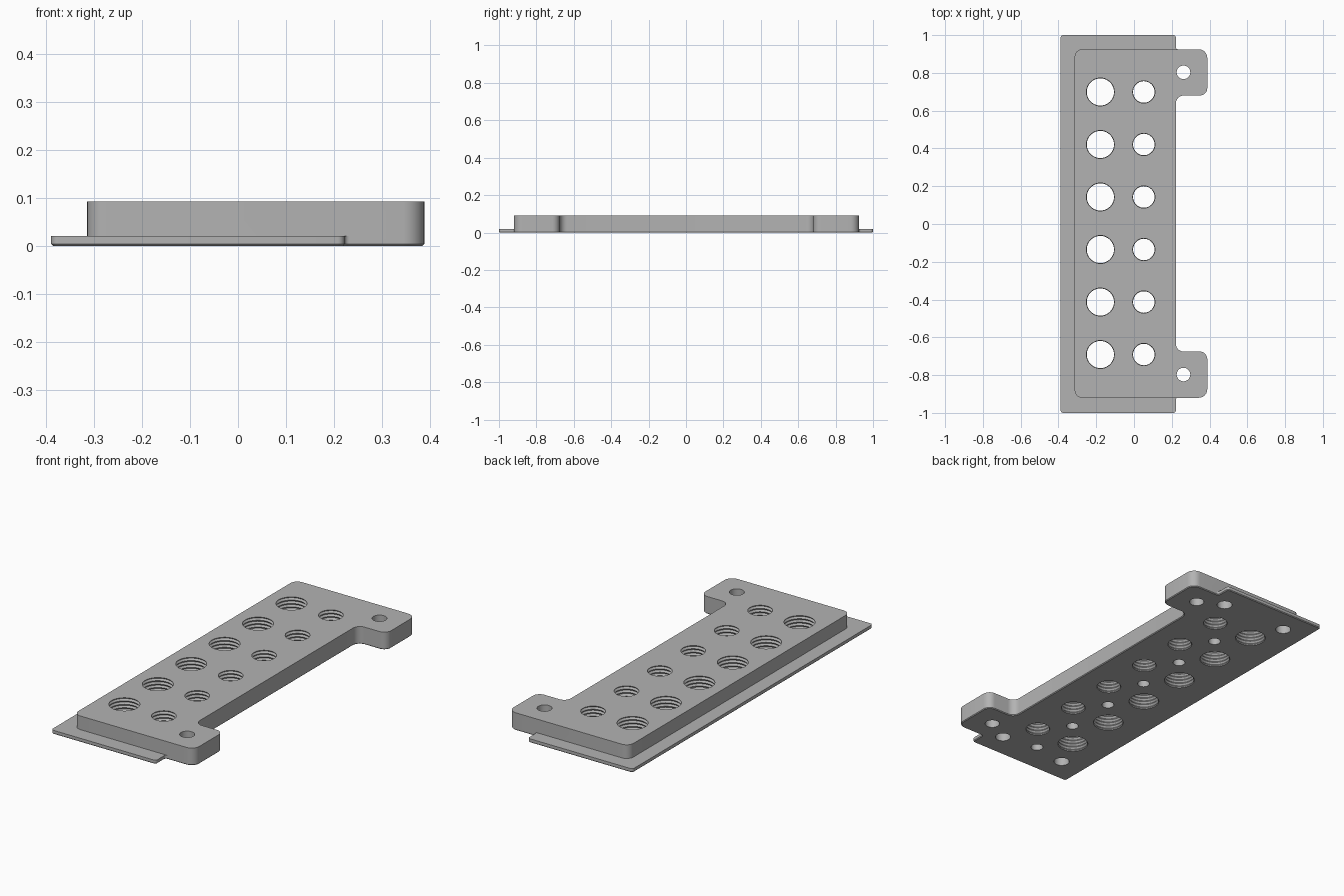
import bpy, bmesh, math
from mathutils import Vector

if "Cube" in bpy.data.objects:
    bpy.data.objects.remove(bpy.data.objects["Cube"], do_unlink=True)

grey = bpy.data.materials.new("grey")
grey.use_nodes = True
grey.diffuse_color = (0.45, 0.45, 0.45, 1)
grey.node_tree.nodes["Principled BSDF"].inputs["Base Color"].default_value = grey.diffuse_color

TOP, FLANGE = 0.092, 0.02
EDGE, TAB_END = 0.222, 0.388


def make_object(name, bm):
    bmesh.ops.recalc_face_normals(bm, faces=bm.faces)
    mesh = bpy.data.meshes.new(name)
    bm.to_mesh(mesh)
    bm.free()
    mesh.materials.append(grey)
    obj = bpy.data.objects.new(name, mesh)
    bpy.context.collection.objects.link(obj)
    return obj


def rounded(corners, steps=8):
    """Outline from right-angled corners given as (x, y, radius)."""
    outline = []
    for i, (x, y, r) in enumerate(corners):
        p = Vector((x, y))
        d1 = (Vector(corners[i - 1][:2]) - p).normalized()
        d2 = (Vector(corners[(i + 1) % len(corners)][:2]) - p).normalized()
        for k in range(steps + 1):
            t = math.pi / 2 * k / steps
            outline.append(p + r * (d1 + d2 - d2 * math.cos(t) - d1 * math.sin(t)))
    return outline


def slab(name, corners, z0, z1, chamfer=0):
    bm = bmesh.new()
    face = bm.faces.new([bm.verts.new((p.x, p.y, z0)) for p in rounded(corners)])
    extruded = bmesh.ops.extrude_face_region(bm, geom=[face], use_keep_orig=True)["geom"]
    moved = [v for v in extruded if isinstance(v, bmesh.types.BMVert)]
    bmesh.ops.translate(bm, verts=moved, vec=(0, 0, z1 - z0))
    if chamfer:
        low = [e for e in bm.edges if all(v.co.z < z0 + 1e-5 for v in e.verts)]
        bmesh.ops.bevel(bm, geom=low, offset=chamfer, segments=1, affect='EDGES')
    return make_object(name, bm)


def add_lathe(bm, x, y, profile, sides=40):
    """Closed round cutter from (radius, z) pairs."""
    rings = []
    for r, z in profile:
        angles = [2 * math.pi * k / sides for k in range(sides)]
        rings.append([bm.verts.new((x + r * math.cos(a), y + r * math.sin(a), z)) for a in angles])
    for a, b in zip(rings, rings[1:]):
        for k in range(sides):
            n = (k + 1) % sides
            bm.faces.new((a[k], a[n], b[n], b[k]))
    bm.faces.new(rings[0][::-1])
    bm.faces.new(rings[-1])


def thread(r, pitch=0.018, depth=0.007):
    return [(r + depth * (i % 2), -pitch * 0.75 + i * pitch / 2) for i in range(14)]


def combine(target, tool, operation):
    mod = target.modifiers.new(operation.title(), 'BOOLEAN')
    mod.operation, mod.solver, mod.object = operation, 'EXACT', tool
    bpy.context.view_layer.objects.active = target
    bpy.ops.object.modifier_apply(modifier=mod.name)
    bpy.data.objects.remove(tool, do_unlink=True)


# Inner side between the two mounting tabs, shared by both layers
tab_front, tab_back = -0.675, 0.68
body_front, body_back = -0.92, 0.925
tab_sides = [
    (TAB_END, body_front, 0.045), (TAB_END, tab_front, 0.04), (EDGE, tab_front, 0.04),
    (EDGE, tab_back, 0.04), (TAB_END, tab_back, 0.04), (TAB_END, body_back, 0.045),
]

# Thin flange with chamfered underside
flange = [(-0.389, -1, 0.015), (EDGE, -1, 0.015), (EDGE, body_front, 0.01)] + tab_sides
flange += [(EDGE, body_back, 0.01), (EDGE, 1, 0.015), (-0.389, 1, 0.015)]
plate = slab("mounting_plate", flange, 0, FLANGE, 0.004)

# Thick body on top
body = [(-0.314, body_front, 0.04)] + tab_sides + [(-0.314, body_back, 0.04)]
combine(plate, slab("body", body, FLANGE / 2, TOP), 'UNION')

# Threaded holes in two columns
cut = bmesh.new()
for row in range(6):
    y = 0.004 + (row - 2.5) * 0.278
    add_lathe(cut, -0.178, y, thread(0.072))
    add_lathe(cut, 0.052, y, thread(0.057))

# Plain through holes in the tabs
for y in (-0.797, 0.803):
    add_lathe(cut, 0.262, y, [(0.036, -0.02), (0.036, TOP + 0.02)])

# Blind holes in the underside
for y in (-0.865, 0.87):
    for x in (-0.25, 0.135):
        add_lathe(cut, x, y, [(0.038, -0.02), (0.038, 0.05)])
for i in range(-3, 3):
    add_lathe(cut, -0.062, i * 0.278, [(0.03, -0.02), (0.03, 0.05)])
combine(plate, make_object("hole_cutter", cut), 'DIFFERENCE')

bpy.ops.object.select_all(action='DESELECT')
plate.select_set(True)
bpy.context.view_layer.objects.active = plate
bpy.ops.object.shade_smooth_by_angle(angle=math.radians(30))
